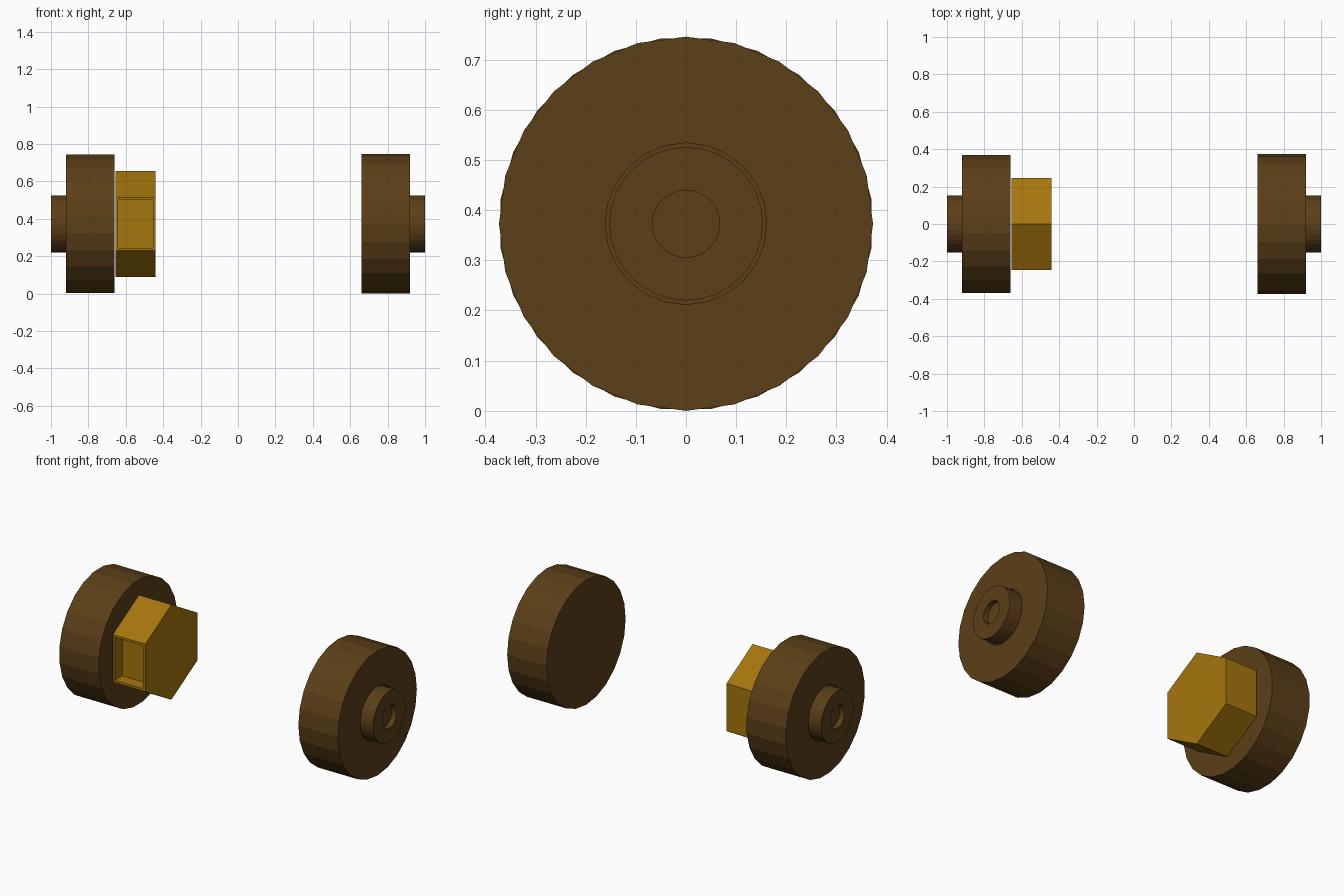
import bpy, bmesh, math

if "Cube" in bpy.data.objects:
    bpy.data.objects.remove(bpy.data.objects["Cube"])

CZ = 0.373


def material(name, rgb):
    m = bpy.data.materials.new(name)
    m.diffuse_color = (*rgb, 1)
    m.use_nodes = True
    m.node_tree.nodes["Principled BSDF"].inputs["Base Color"].default_value = m.diffuse_color
    return m


BROWN = material("dark_brown", (0.105, 0.05, 0.009))
GOLD = material("gold", (0.38, 0.18, 0.004))


def finish(bm, name, mat):
    bmesh.ops.recalc_face_normals(bm, faces=bm.faces)
    me = bpy.data.meshes.new(name)
    bm.to_mesh(me)
    bm.free()
    me.materials.append(mat)
    ob = bpy.data.objects.new(name, me)
    bpy.context.collection.objects.link(ob)
    return ob


def lathe(name, profile, sides, side, phase=0.0):
    """Turn (x, radius) points around the wheel axis; side flips x."""
    bm = bmesh.new()
    rings = []
    for x, r in profile:
        rings.append([bm.verts.new((side * x,
                                    r * math.cos(phase + 2 * math.pi * i / sides),
                                    CZ + r * math.sin(phase + 2 * math.pi * i / sides)))
                      for i in range(sides)])
    for a, b in zip(rings, rings[1:]):
        for i in range(sides):
            j = (i + 1) % sides
            bm.faces.new((a[i], a[j], b[j], b[i]))
    bm.faces.new(rings[0])
    bm.faces.new(rings[-1])
    return finish(bm, name, BROWN)


# wheels with a fine seam around each hub, hubs with a blind centre hole
for side, label in ((-1, "left"), (1, "right")):
    phase = 0 if side > 0 else math.pi / 24
    lathe(label + "_wheel",
          [(0.66, 0.373), (0.92, 0.373), (0.92, 0.161), (0.91, 0.161)],
          24, side, phase)
    lathe(label + "_hub",
          [(0.905, 0.153), (1.0, 0.153), (1.0, 0.067), (0.97, 0.067)],
          32, side)

# hexagonal motor housing with a pocket in its front face
bm = bmesh.new()
R = 0.284
ends = [[bm.verts.new((x, R * math.cos(math.radians(30 + 60 * i)),
                       CZ + R * math.sin(math.radians(30 + 60 * i))))
         for i in range(6)] for x in (-0.655, -0.44)]
for ring in ends:
    bm.faces.new(ring)
for i in range(6):
    j = (i + 1) % 6
    bm.faces.new((ends[0][i], ends[0][j], ends[1][j], ends[1][i]))
bmesh.ops.recalc_face_normals(bm, faces=bm.faces)
front = min(bm.faces, key=lambda f: f.calc_center_median().y)
bmesh.ops.inset_region(bm, faces=[front], thickness=0.02)
pocket = bmesh.ops.extrude_discrete_faces(bm, faces=[front])["faces"][0]
bmesh.ops.translate(bm, verts=pocket.verts, vec=(0, 0.07, 0))
finish(bm, "motor_housing", GOLD)
